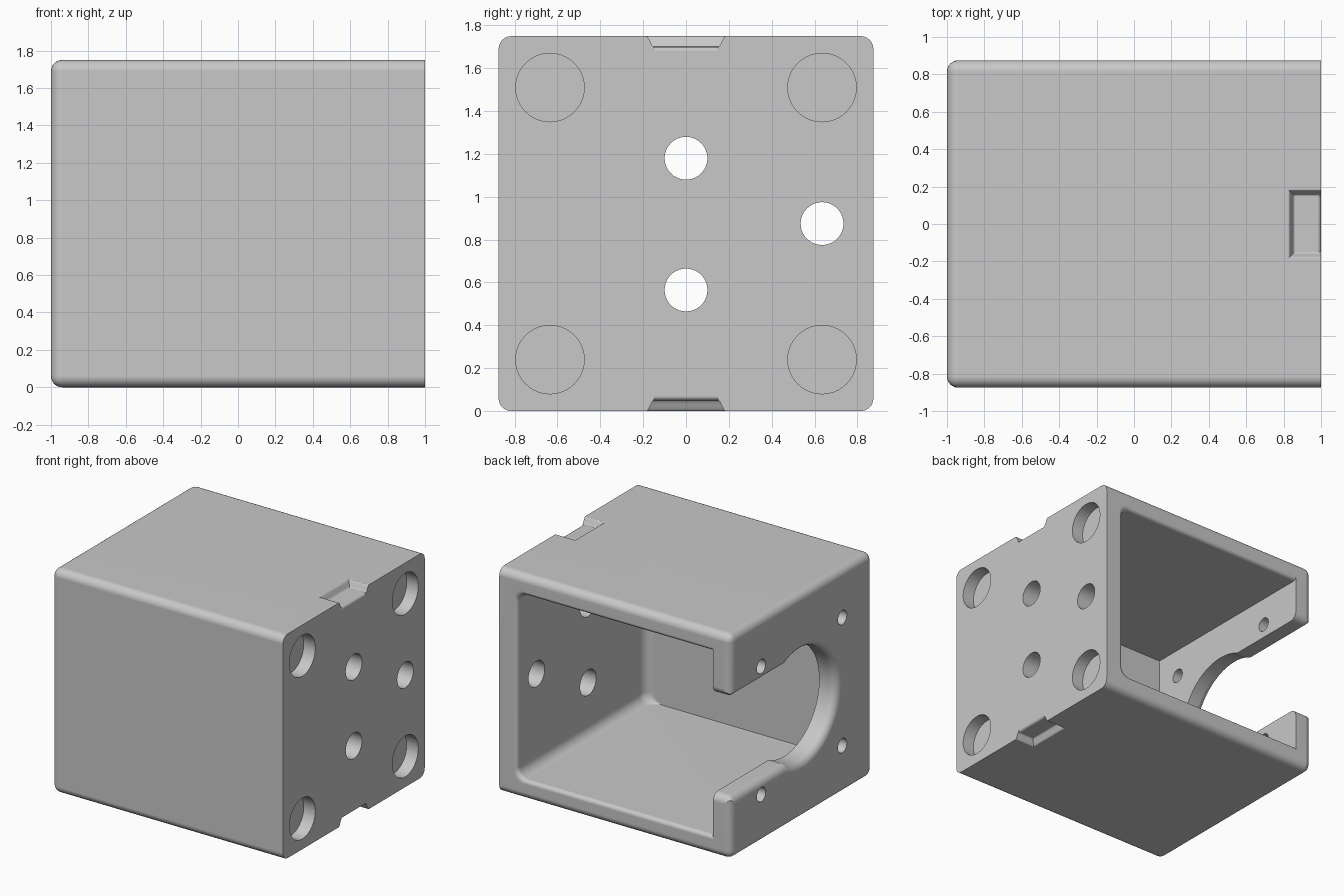
import bpy, bmesh
from math import sin, cos, asin, pi, hypot, radians
from mathutils import Matrix

cube = bpy.data.objects.get("Cube")
if cube:
    bpy.data.objects.remove(cube, do_unlink=True)

MID = 0.875      # half width and half height
FILLET = 0.06
INNER = 0.845    # inner faces of the two end walls

grey = bpy.data.materials.new("light_grey")
grey.use_nodes = True
grey.diffuse_color = (0.58, 0.58, 0.58, 1)
grey.node_tree.nodes["Principled BSDF"].inputs["Base Color"].default_value = (0.58, 0.58, 0.58, 1)


def make(name, bm):
    bmesh.ops.recalc_face_normals(bm, faces=bm.faces)
    mesh = bpy.data.meshes.new(name)
    bm.to_mesh(mesh)
    bm.free()
    mesh.materials.append(grey)
    obj = bpy.data.objects.new(name, mesh)
    bpy.context.collection.objects.link(obj)
    return obj


def loft(name, rings):
    bm = bmesh.new()
    loops = [[bm.verts.new(p) for p in ring] for ring in rings]
    n = len(loops[0])
    for a, b in zip(loops, loops[1:]):
        for i in range(n):
            j = (i + 1) % n
            bm.faces.new((a[i], a[j], b[j], b[i]))
    bm.faces.new(loops[0])
    bm.faces.new(loops[-1])
    return make(name, bm)


def cylinder(name, x0, x1, y, z, r):
    angles = [2 * pi * i / 40 for i in range(40)]
    return loft(name, [[(x, y + r * cos(a), z + r * sin(a)) for a in angles] for x in (x0, x1)])


def flare(r, steps=6):
    """Depth below the surface and outward offset along a convex fillet."""
    return [(r - r * cos(i * pi / 2 / steps), r - r * sin(i * pi / 2 / steps))
            for i in range(steps + 1)]


# Housing block, rounded everywhere except around its flat +x face
bm = bmesh.new()
bmesh.ops.create_cube(bm, size=1, matrix=Matrix.Translation((0, 0, MID)) @ Matrix.Diagonal((2, 1.75, 1.75, 1)))
edges = [e for e in bm.edges if min(v.co.x for v in e.verts) < 0]
bmesh.ops.bevel(bm, geom=edges, offset=FILLET, segments=6, profile=0.5, affect='EDGES')
housing = make("housing", bm)
cutters = []


# Inner cavity, open at the back, rounded at its +x side and at the rim
def cavity_ring(y, xmax, grow=0.0):
    r, xmax, h = 0.08, xmax + grow, 0.72 + grow
    pts = [(-INNER, y, MID - h)]
    for side, start in ((-1, -pi / 2), (1, 0)):
        for i in range(7):
            a = start + i * pi / 12
            pts.append((xmax - r + r * cos(a), y, MID + side * (h - r) + r * sin(a)))
    pts.append((-INNER, y, MID + h))
    return pts


front_y, corner = -0.71, 0.08
rings = []
for i in range(7):
    a = i * pi / 12
    rings.append(cavity_ring(front_y + corner * (1 - cos(a)), INNER - corner * (1 - sin(a))))
for depth, grow in reversed(flare(0.03)):
    rings.append(cavity_ring(MID - depth, INNER, grow))
rings.append(cavity_ring(1.0, INNER, 0.03))
cutters.append(loft("cavity_cutter", rings))


# Round opening with a slot to the back, flared at the outer and back faces
def keyhole_ring(x, grow):
    r, h = 0.435 + grow, 0.39
    a0 = asin((h + grow) / r)
    lip = [(1.2, h + hypot(FILLET, grow))]
    lip += [(MID - d, h + hypot(g, grow)) for d, g in flare(FILLET)]
    pts = [(x, y, MID + z) for y, z in lip]
    for i in range(49):
        a = a0 + (2 * pi - 2 * a0) * i / 48
        pts.append((x, r * cos(a), MID + r * sin(a)))
    pts += [(x, y, MID - z) for y, z in reversed(lip)]
    return pts


rings = [keyhole_ring(-1.1, FILLET)]
rings += [keyhole_ring(-1 + d, g) for d, g in flare(FILLET)]
rings.append(keyhole_ring(-0.75, 0))
cutters.append(loft("opening_cutter", rings))

# Screw holes around the opening and corner recesses on the +x face
for sy in (-1, 1):
    for sz in (-1, 1):
        cutters.append(cylinder("screw_cutter", -1.1, -0.75, sy * 0.5, MID + sz * 0.5, 0.055))
        cutters.append(cylinder("recess_cutter", 0.9, 1.1, sy * 0.635, MID + sz * 0.635, 0.16))

# Through holes in the +x wall
for y, z in ((0, 1.18), (0, 0.565), (0.635, MID)):
    cutters.append(cylinder("hole_cutter", 0.7, 1.1, y, z, 0.1))


# Smoothly tapered notches in the top and bottom edges at the +x face
def notch_ring(side, depth, grow):
    x, half, z = 0.86 - grow, 0.15 + grow, MID + side * (MID - depth)
    return [(x, -half, z), (1.1, -half, z), (1.1, half, z), (x, half, z)]


for side in (-1, 1):
    rings = [notch_ring(side, -0.05, 0.035)]
    for i in range(9):
        t = i / 8
        rings.append(notch_ring(side, 0.05 * t * t * (3 - 2 * t), 0.035 * (1 - t)))
    cutters.append(loft("notch_cutter", rings))
    # rounded lip at the notch mouth
    lip = [(0.98 + 0.02 * sin(i * pi / 8), 0.07 - 0.02 * cos(i * pi / 8)) for i in range(5)]
    lip += [(1.02, 0.07), (1.02, 0.04), (0.98, 0.04)]
    cutters.append(loft("lip_cutter", [[(x, y, MID + side * (MID - d)) for x, d in lip]
                                       for y in (-0.15, 0.15)]))

bpy.ops.object.select_all(action='DESELECT')
bpy.context.view_layer.objects.active = housing
housing.select_set(True)
for cutter in cutters:
    cutter.hide_render = True
    mod = housing.modifiers.new("cut", 'BOOLEAN')
    mod.operation = 'DIFFERENCE'
    mod.solver = 'EXACT'
    mod.object = cutter
    bpy.ops.object.modifier_apply(modifier=mod.name)
for cutter in cutters:
    bpy.data.objects.remove(cutter, do_unlink=True)

bpy.ops.object.shade_smooth_by_angle(angle=radians(30))
weighted = housing.modifiers.new("flat_panels", 'WEIGHTED_NORMAL')
weighted.keep_sharp = True
